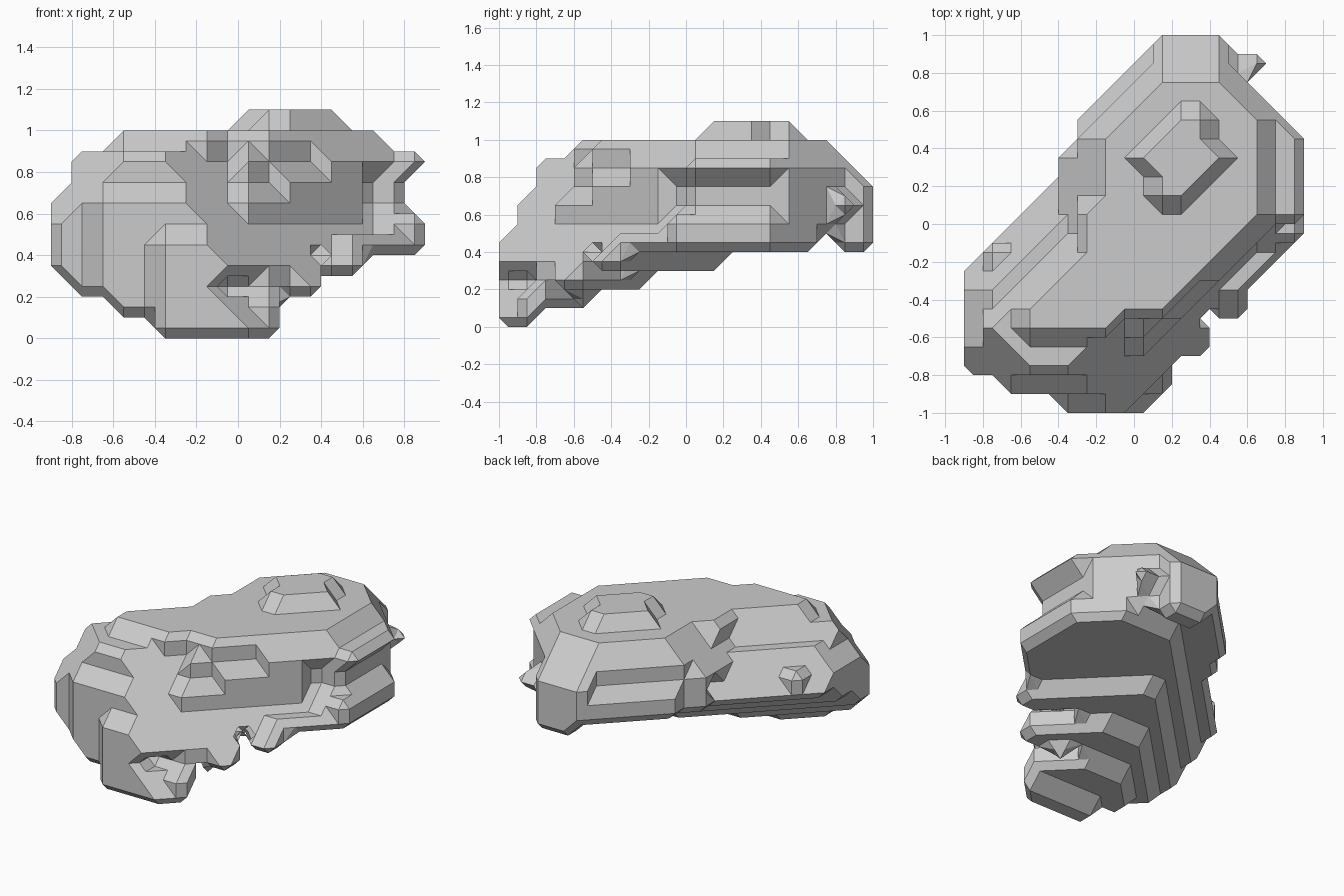
import bpy, bmesh
from itertools import product

if "Cube" in bpy.data.objects:
    bpy.data.objects.remove(bpy.data.objects["Cube"])

# Faceted boulder: eight-sided slices on a 0.1 grid, skinned with 45 degree facets.
# Units are hundredths. Slice limits: x, y, x+y, x-y (low, high of each)
slices = {
    5:   (-35, 15, -95, -85, -130, -70, 50, 90),
    15:  (-55, 15, -95, -55, -140, -40, 20, 90),
    25:  (-75, 35, -95, -25, -150, -20, 0, 90),
    35:  (-85, 55, -95, 15, -160, 20, -20, 90),
    45:  (-85, 85, -95, 65, -160, 130, -40, 90),
    55:  (-85, 85, -85, 95, -160, 130, -60, 70),
    65:  (-85, 75, -85, 95, -150, 130, -50, 70),
    75:  (-75, 75, -75, 95, -140, 130, -40, 70),
    85:  (-75, 85, -75, 85, -130, 130, -20, 70),
    95:  (-55, 65, -55, 75, -110, 120, -10, 60),
    105: (5, 45, 15, 55, 40, 80, -30, 10),
}


def in_slice(x, y, z):
    a, b, c, d, e, f, g, h = slices[z]
    return a <= x <= b and c <= y <= d and e <= x + y <= f and g <= x - y <= h


def box(x0, x1, y0, y1, z0, z1):
    return set(product(range(x0, x1 + 1, 10), range(y0, y1 + 1, 10), range(z0, z1 + 1, 10)))


solid = {p for p in product(range(-85, 86, 10), range(-95, 96, 10), slices) if in_slice(*p)}


# Sloping brow: the slices step back by 45 degrees towards the front right
def brow_limit(s, z):
    if z == 95:
        return 60 if s >= -40 else 40
    if z == 85:
        return 70 if s >= 10 else 60 if s >= -50 else 40
    if z == 75:
        return 70 if s >= -20 else 60 if s >= -60 else 50
    if z == 65:
        return 70 if s >= -70 else 60
    if z == 45:
        return 90 if s >= 20 else 80
    return 100


solid = {(x, y, z) for x, y, z in solid if x - y <= brow_limit(x + y, z)}
# Narrow rounded front
solid = {(x, y, z) for x, y, z in solid
         if not (y == -95 and x < -35) and not (y == -85 and x < -65)}

# Fuller back left shoulder, stepping in towards the top
for x0, y0, y1, z0, z1, d in ((-35, 35, 95, 55, 65, -70), (-25, 55, 95, 55, 65, -80),
                              (-35, 15, 95, 75, 75, -70), (-25, 15, 85, 85, 85, -70),
                              (-15, 15, 75, 95, 95, -60), (-25, -15, 5, 85, 95, -30)):
    solid |= {(x, y, z) for x, y, z in box(x0, 45, y0, y1, z0, z1)
              if x - y >= d and x + y <= (120 if z == 95 else 130)}

# Side brow, cheek ledge, back foot and corner spur
solid |= box(75, 85, 5, 45, 85, 85)
solid |= {(x, y, z) for x, y, z in box(65, 85, -5, 45, 55, 55) if x - y <= 90}
solid |= box(25, 45, 85, 95, 45, 45) | box(15, 45, 95, 95, 55, 75)
solid |= box(55, 65, 85, 85, 65, 65)
# Crown corners and left flank knob
solid |= {(15, 15, 105), (35, 55, 105), (-75, -15, 65)}

# Side hollow under the brow
solid -= box(65, 75, -5, -5, 65, 75)
# Grooves between the teeth of the lower edge, and the front mouth
solid -= {(x, y, z) for x, y, z in solid
          if x - y > 50 and ((x + y == -50 and z <= 25) or (x + y == -10 and z <= 35))}
solid -= {(x, y, z) for x, y, z in box(-5, 25, -95, -85, 25, 25) if x - y > 75}
# Three teeth
solid |= {(5, -95, 5), (15, -85, 5), (15, -85, 15), (35, -65, 25), (55, -45, 35)}

corners = list(product((0, 1), repeat=3))
cache = {}


def groups(cs):
    """Split cell corners into sets joined along cell edges."""
    left, out = set(cs), []
    while left:
        todo, grp = [left.pop()], set()
        while todo:
            c = todo.pop()
            grp.add(c)
            near = {n for n in left if sum(abs(a - b) for a, b in zip(c, n)) == 1}
            left -= near
            todo += near
        out.append(grp)
    return out


def facets(mask):
    """Surface pieces of one cell: hulls round the smaller set of corners."""
    if mask in cache:
        return cache[mask]
    filled = sum(mask) <= 4
    out = []
    for grp in groups([c for c, m in zip(corners, mask) if bool(m) == filled]):
        pts = set(grp)
        for c in grp:
            for ax in range(3):
                n = list(c)
                n[ax] = 1 - n[ax]
                if tuple(n) not in grp:
                    n[ax] = 0.5
                    pts.add(tuple(n))
        hull = bmesh.new()
        for p in sorted(pts):
            hull.verts.new(p)
        bmesh.ops.convex_hull(hull, input=hull.verts[:])
        bmesh.ops.recalc_face_normals(hull, faces=hull.faces[:])
        for f in hull.faces:
            co = [v.co.copy() for v in f.verts]
            if not any(all(abs(p[ax] - s) < 1e-4 for p in co)
                       for ax in range(3) for s in (0, 1)):
                out.append(co if filled else co[::-1])
        hull.free()
    cache[mask] = out
    return out


# Skin every cell that crosses the surface
bm = bmesh.new()
for x, y, z in product(range(-95, 96, 10), range(-105, 106, 10), range(-5, 116, 10)):
    mask = tuple((x + 10 * i, y + 10 * j, z + 10 * k) in solid for i, j, k in corners)
    if any(mask) and not all(mask):
        for co in facets(mask):
            bm.faces.new([bm.verts.new((x / 100 + p.x / 10, y / 100 + p.y / 10,
                                        z / 100 + p.z / 10)) for p in co])
bmesh.ops.remove_doubles(bm, verts=bm.verts[:], dist=0.001)
bmesh.ops.dissolve_limit(bm, angle_limit=0.02, verts=bm.verts[:], edges=bm.edges[:])

mesh = bpy.data.meshes.new("faceted_boulder")
bm.to_mesh(mesh)
bm.free()
bpy.context.collection.objects.link(bpy.data.objects.new("faceted_boulder", mesh))
